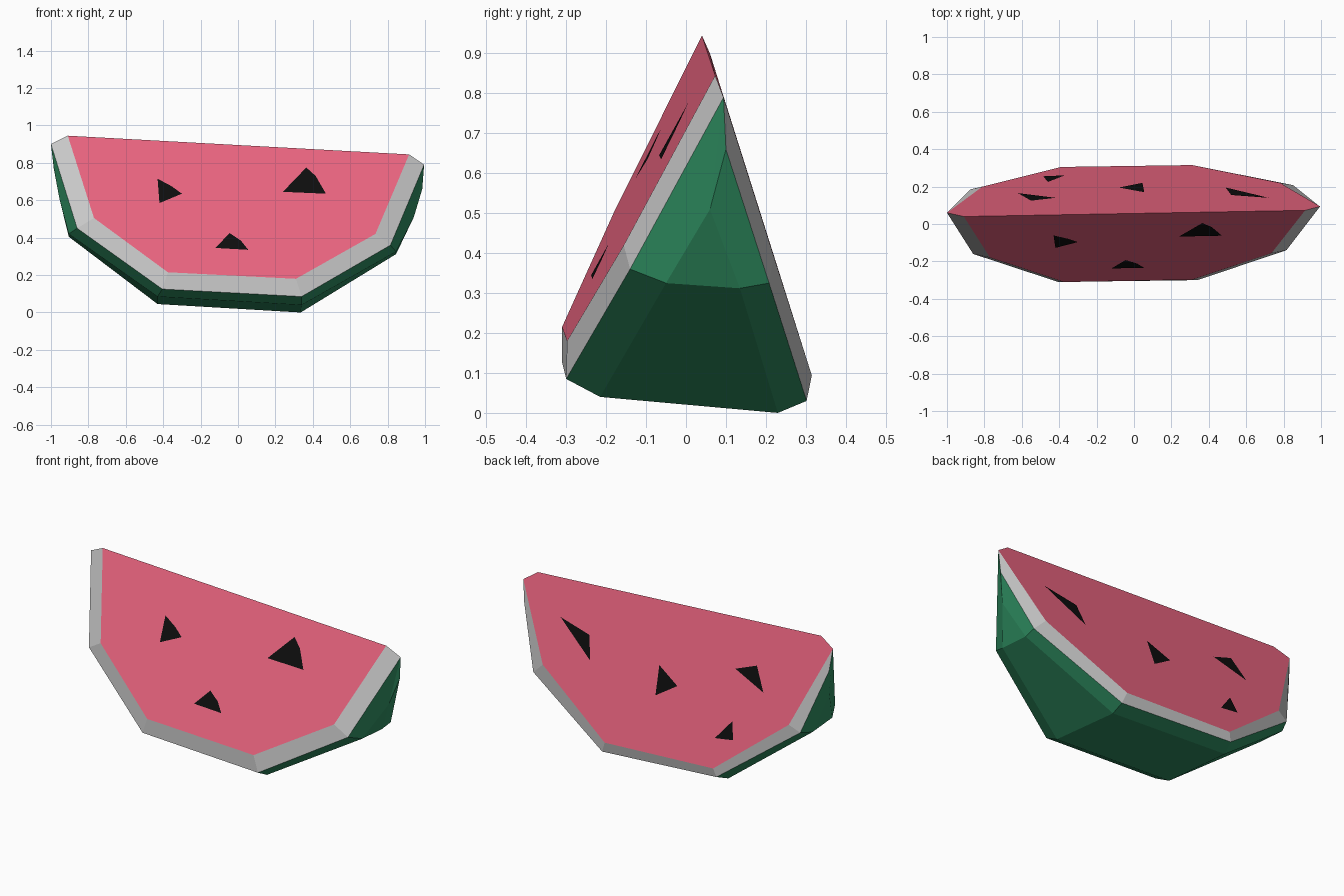
import bpy
from mathutils import Vector

if "Cube" in bpy.data.objects:
    bpy.data.objects.remove(bpy.data.objects["Cube"])

CENTRE = Vector((0, 0.02, 0.5))


def material(name, rgb):
    m = bpy.data.materials.new(name)
    m.diffuse_color = (*rgb, 1)
    m.use_nodes = True
    m.node_tree.nodes["Principled BSDF"].inputs["Base Color"].default_value = m.diffuse_color
    return m


def build(name, faces, mat=None):
    """Flat-faced mesh from lists of points, every face turned outward."""
    verts, index, polys = [], {}, []
    for face in faces:
        pts = [Vector(p) for p in dict.fromkeys(tuple(p) for p in face)]
        mid = sum(pts, Vector()) / len(pts)
        normal = Vector()
        for a, b in zip(pts, pts[1:] + pts[:1]):
            normal += (a - mid).cross(b - mid)
        if normal.dot(mid - CENTRE) < 0:
            pts.reverse()
        poly = []
        for p in pts:
            key = tuple(p)
            if key not in index:
                index[key] = len(verts)
                verts.append(key)
            poly.append(index[key])
        polys.append(poly)
    mesh = bpy.data.meshes.new(name)
    mesh.from_pydata(verts, [], polys)
    mesh.update()
    if mat:
        mesh.materials.append(mat)
    ob = bpy.data.objects.new(name, mesh)
    bpy.context.collection.objects.link(ob)
    return ob


def strip(row_a, row_b):
    return [(row_a[i], row_a[i + 1], row_b[i + 1], row_b[i])
            for i in range(len(row_a) - 1)]


# The two sloping cut planes of the wedge
def front_cut(x, z, lift=0.0):
    return (x, -0.404 + 0.513 * z + 0.0445 * x - lift, z)


def back_cut(x, y, lift=0.0):
    return (x, y + lift, (0.345 - y) / 0.319)


red = material("flesh_red", (0.80, 0.125, 0.21))
green = material("rind_green", (0.028, 0.27, 0.12))
black = material("seed_black", (0.004, 0.004, 0.004))

# Corners where the two cuts meet, and the pointed rind ends
ridge_l, ridge_r = (-0.91, 0.04, 0.945), (0.915, 0.073, 0.845)
tip_l, tip_r = (-1.0, 0.06, 0.90), (0.995, 0.094, 0.79)
side_l, side_r = (-0.955, 0.03, 0.61), (0.94, 0.06, 0.51)
heel_l, heel_r = (-0.985, 0.075, 0.77), (0.985, 0.10, 0.66)

# Rind cross-sections, front to back, at four stations from left to right
stations = [
    [(-0.86, -0.16, 0.45), (-0.905, -0.07, 0.42), (-0.905, 0.115, 0.405), (-0.875, 0.185, 0.42)],
    [(-0.405, -0.31, 0.125), (-0.43, -0.23, 0.085), (-0.43, 0.22, 0.045), (-0.405, 0.295, 0.075)],
    [(0.34, -0.30, 0.085), (0.34, -0.215, 0.04), (0.335, 0.23, 0.0), (0.335, 0.302, 0.03)],
    [(0.815, -0.14, 0.36), (0.845, -0.05, 0.325), (0.845, 0.135, 0.312), (0.85, 0.208, 0.325)],
]
ends = [(tip_l, tip_r), (side_l, side_r), (side_l, side_r), (heel_l, heel_r)]
rows = [[l, *(s[i] for s in stations), r] for i, (l, r) in enumerate(ends)]

# Green rind shell
rind = [f for a, b in zip(rows, rows[1:]) for f in strip(a, b)]
rind += [(tip_l, side_l, heel_l), (tip_r, side_r, heel_r)]
build("rind", rind, green)

# Red flesh faces
front_flesh = [ridge_l, *(front_cut(x, z) for x, z in
               [(-0.77, 0.505), (-0.375, 0.215), (0.31, 0.18), (0.735, 0.42)]), ridge_r]
back_flesh = [tip_l, *(back_cut(x, y) for x, y in
              [(-0.81, 0.20), (-0.39, 0.305), (0.31, 0.315), (0.78, 0.22)]), tip_r]
build("flesh", [front_flesh, back_flesh + [ridge_r, ridge_l]], red)

# Pale rims between flesh and rind
build("front_rim", strip(front_flesh, rows[0]))
build("back_rim", strip(back_flesh, rows[3]))

# Seeds: flat chips lying just proud of each cut
front_seeds = [
    [(-0.43, 0.715), (-0.355, 0.675), (-0.30, 0.635), (-0.42, 0.585)],
    [(0.365, 0.775), (0.415, 0.73), (0.47, 0.635), (0.24, 0.645)],
    [(-0.045, 0.425), (0.015, 0.385), (0.055, 0.335), (-0.12, 0.345)],
]
back_seeds = [
    [(-0.485, 0.25), (-0.46, 0.22), (-0.37, 0.255)],
    [(-0.62, 0.16), (-0.55, 0.12), (-0.42, 0.135)],
    [(-0.08, 0.19), (0.045, 0.215), (0.055, 0.165)],
    [(0.49, 0.19), (0.52, 0.15), (0.72, 0.135)],
]
build("front_seeds", [[front_cut(*p, 0.005) for p in s] for s in front_seeds], black)
build("back_seeds", [[back_cut(*p, 0.005) for p in s] for s in back_seeds], black)
